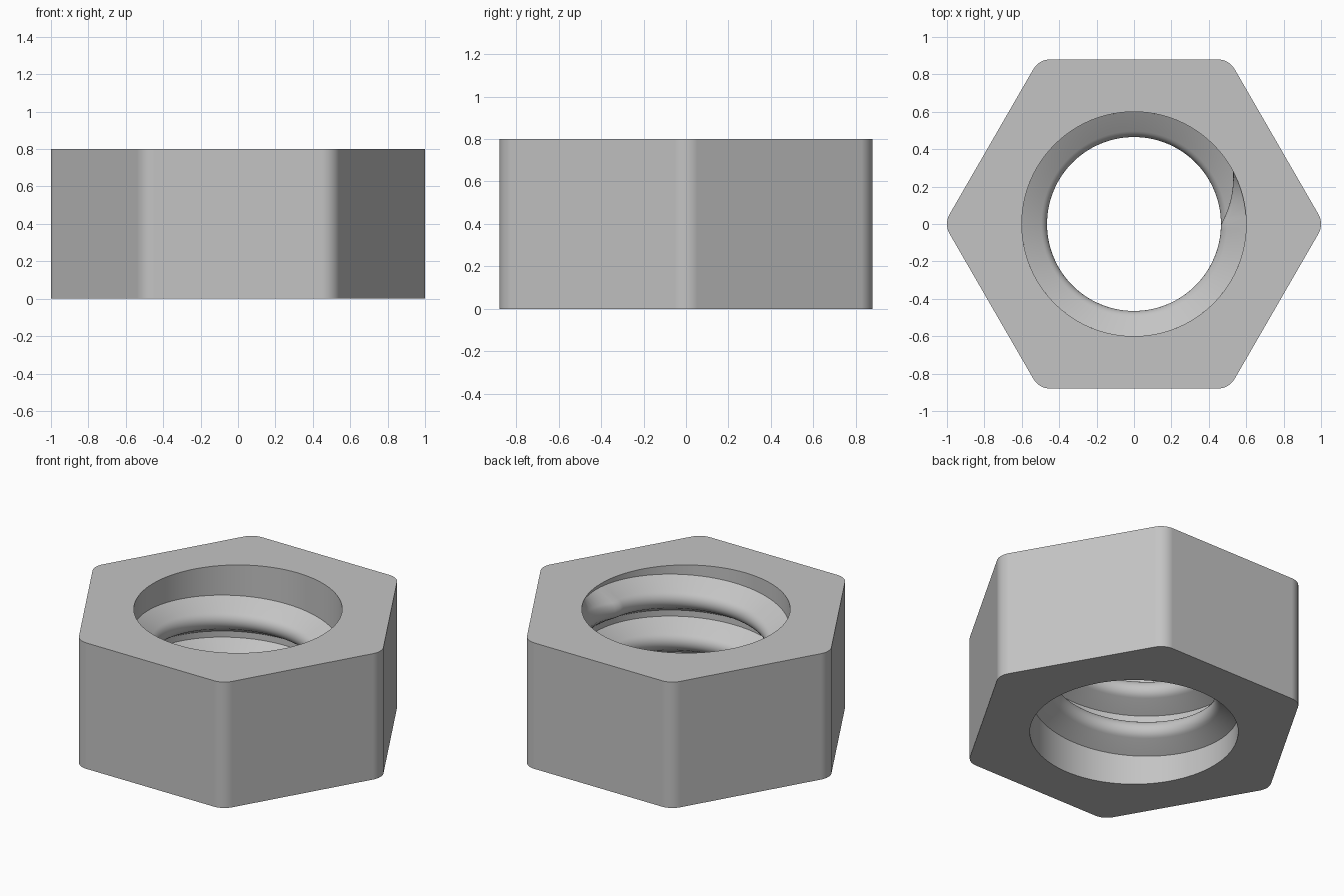
import bpy, bmesh
from math import pi, sin, cos, radians
from mathutils import Matrix, Vector

cube = bpy.data.objects.get("Cube")
if cube:
    bpy.data.objects.remove(cube)

HEIGHT, FLAT, CORNER = 0.8, 0.88, 0.104     # nut height, half width, corner radius
BORE, DEPTH, PITCH = 0.6, 0.135, 0.2667     # bore radius, thread depth and pitch
WIDTH, CREST = 0.228, 0.0625                # thread base width and crest radius
START, SWEEP, FADE = radians(-24), radians(772), radians(28)

steel = bpy.data.materials.new("grey_steel")
steel.use_nodes = True
steel.diffuse_color = (0.55, 0.55, 0.55, 1)
steel.node_tree.nodes["Principled BSDF"].inputs["Base Color"].default_value = (0.55, 0.55, 0.55, 1)


def finish(bm, name, angle):
    mesh = bpy.data.meshes.new(name)
    bm.to_mesh(mesh)
    bm.free()
    obj = bpy.data.objects.new(name, mesh)
    bpy.context.collection.objects.link(obj)
    mesh.materials.append(steel)
    bpy.ops.object.select_all(action='DESELECT')
    obj.select_set(True)
    bpy.context.view_layer.objects.active = obj
    bpy.ops.object.shade_smooth_by_angle(angle=radians(angle))
    return obj


def loop(bm, points):
    verts = [bm.verts.new(p) for p in points]
    return [bm.edges.new((v, verts[i - 1])) for i, v in enumerate(verts)]


# Hexagonal body: rounded outline with a round hole, extruded upward
bm = bmesh.new()
outline = []
for side in range(6):
    middle = side * pi / 3
    centre = Vector((cos(middle), sin(middle), 0)) * (FLAT - CORNER) / cos(pi / 6)
    for step in range(9):
        a = middle + (step / 8 - 0.5) * pi / 3
        outline.append(centre + Vector((cos(a), sin(a), 0)) * CORNER)
SEGMENTS = 96
hole = [(BORE * cos(2 * pi * i / SEGMENTS), BORE * sin(2 * pi * i / SEGMENTS), 0)
        for i in range(SEGMENTS)]
edges = loop(bm, outline) + loop(bm, hole)
bmesh.ops.triangle_fill(bm, edges=edges, use_beauty=True)
raised = bmesh.ops.extrude_face_region(bm, geom=bm.faces[:])["geom"]
bmesh.ops.translate(bm, vec=(0, 0, HEIGHT),
                    verts=[g for g in raised if isinstance(g, bmesh.types.BMVert)])
bmesh.ops.recalc_face_normals(bm, faces=bm.faces[:])
body = finish(bm, "hex_body", 35)
weighted = body.modifiers.new("even_flats", 'WEIGHTED_NORMAL')
weighted.keep_sharp = True

# Thread section: straight flanks running into a rounded crest (depth, height)
section = [(0, -WIDTH / 2)]
for step in range(11):
    a = radians(-60 + 12 * step)
    section.append((DEPTH - CREST * (1 - cos(a)), CREST * sin(a)))
section.append((0, WIDTH / 2))

# Internal thread: section swept up a helix, fading into the bore at both ends
bm = bmesh.new()
STEPS = 216
rows = []
for i in range(STEPS + 1):
    turn = SWEEP * i / STEPS
    fade = min(1, turn / FADE, (SWEEP - turn) / FADE)
    a = START + turn
    rise = WIDTH / 2 + PITCH * turn / (2 * pi)
    rows.append([bm.verts.new(((BORE - d * fade) * cos(a), (BORE - d * fade) * sin(a), rise + h))
                 for d, h in section])
for low, high in zip(rows, rows[1:]):
    for j in range(len(section) - 1):
        # Wound so that the faces look toward the axis
        bm.faces.new((low[j], low[j + 1], high[j + 1], high[j]))
finish(bm, "inner_thread", 40)
